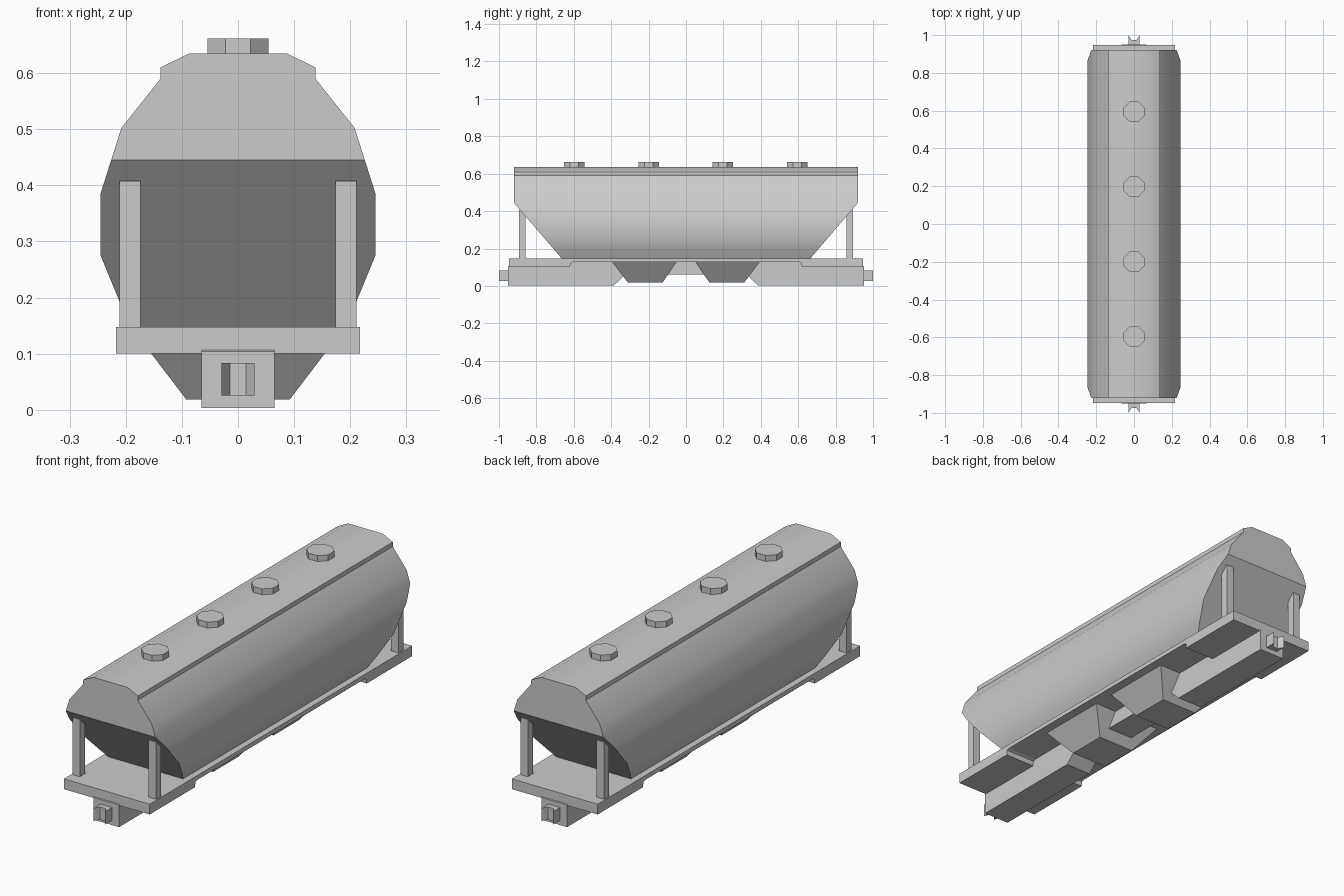
import bpy, bmesh, math

if "Cube" in bpy.data.objects:
    bpy.data.objects.remove(bpy.data.objects["Cube"])


def finish(name, bm, smooth=False):
    bmesh.ops.recalc_face_normals(bm, faces=bm.faces[:])
    me = bpy.data.meshes.new(name)
    bm.to_mesh(me)
    bm.free()
    ob = bpy.data.objects.new(name, me)
    bpy.context.collection.objects.link(ob)
    if smooth:
        bpy.ops.object.select_all(action='DESELECT')
        bpy.context.view_layer.objects.active = ob
        ob.select_set(True)
        bpy.ops.object.shade_smooth_by_angle(angle=math.radians(32))
    return ob


def loft(name, a, b):
    """Solid between two matching 3D outlines."""
    bm = bmesh.new()
    va = [bm.verts.new(p) for p in a]
    vb = [bm.verts.new(p) for p in b]
    bm.faces.new(va)
    bm.faces.new(vb)
    n = len(a)
    for i in range(n):
        j = (i + 1) % n
        bm.faces.new((va[i], va[j], vb[j], vb[i]))
    return finish(name, bm)


def side_prism(name, yz, hx):
    return loft(name, [(-hx, y, z) for y, z in yz], [(hx, y, z) for y, z in yz])


def box(name, x0, x1, y0, y1, z0, z1):
    return loft(name, [(x0, y0, z0), (x1, y0, z0), (x1, y1, z0), (x0, y1, z0)],
                [(x0, y0, z1), (x1, y0, z1), (x1, y1, z1), (x0, y1, z1)])


# Tank body: profile from roof to floor, ends slope inward below the knee
half = [(0.087, 0.635), (0.138, 0.61), (0.138, 0.59), (0.208, 0.502),
        (0.226, 0.445), (0.245, 0.385), (0.245, 0.275), (0.21, 0.19), (0.188, 0.147)]
KNEE = 4


def end_y(z):
    return 0.92 if z >= 0.445 else 0.92 - (0.445 - z) * 0.255 / 0.298


bm = bmesh.new()
v = {(i, sx, sy): bm.verts.new((sx * x, sy * end_y(z), z))
     for i, (x, z) in enumerate(half) for sx in (-1, 1) for sy in (-1, 1)}
last = len(half) - 1
for sx in (-1, 1):
    for i in range(last):
        bm.faces.new((v[i, sx, -1], v[i, sx, 1], v[i + 1, sx, 1], v[i + 1, sx, -1]))
for i in (0, last):
    bm.faces.new((v[i, -1, -1], v[i, 1, -1], v[i, 1, 1], v[i, -1, 1]))
for sy in (-1, 1):
    for lo, hi in ((0, KNEE), (KNEE, last)):
        bm.faces.new([v[i, -1, sy] for i in range(lo, hi + 1)] +
                     [v[i, 1, sy] for i in range(hi, lo - 1, -1)])
finish("hopper_body", bm, smooth=True)

# Roof hatches
for k, y in enumerate((-0.597, -0.2, 0.197, 0.595)):
    ring = [(0.059 * math.cos((i + 0.5) * math.pi / 4),
             y + 0.059 * math.sin((i + 0.5) * math.pi / 4)) for i in range(8)]
    loft(f"roof_hatch_{k}", [(a, b, 0.63) for a, b in ring], [(a, b, 0.662) for a, b in ring])

# Deck, thinner along the middle
side_prism("deck", [(-0.947, 0.147), (-0.947, 0.10), (-0.62, 0.10), (-0.617, 0.122),
                    (-0.605, 0.127), (0.605, 0.127), (0.617, 0.122), (0.62, 0.10),
                    (0.947, 0.10), (0.947, 0.147)], 0.217)

# Centre sill, raised between the chutes
side_prism("centre_sill", [(-0.951, 0.104), (-0.951, 0.003), (-0.385, 0.003), (-0.325, 0.06),
                           (0.325, 0.06), (0.385, 0.003), (0.951, 0.003), (0.951, 0.104),
                           (0.9, 0.13), (-0.9, 0.13)], 0.065)

for s, end in ((-1, "front"), (1, "back")):
    # Discharge chute
    t, b = (0.05, 0.395), (0.125, 0.311)
    loft(f"{end}_chute",
         [(-0.176, s * t[0], 0.128), (0.176, s * t[0], 0.128),
          (0.176, s * t[1], 0.128), (-0.176, s * t[1], 0.128)],
         [(-0.092, s * b[0], 0.018), (0.092, s * b[0], 0.018),
          (0.092, s * b[1], 0.018), (-0.092, s * b[1], 0.018)])
    # Coupler with notched nose
    nose = [(-0.029, 0.945), (0.029, 0.945), (0.029, 1.0), (0.014, 0.975),
            (-0.014, 0.975), (-0.029, 1.0)]
    loft(f"{end}_coupler", [(x, s * y, 0.025) for x, y in nose],
         [(x, s * y, 0.083) for x, y in nose])
    # Corner posts under the sloped ends
    for sx, side in ((-1, "left"), (1, "right")):
        box(f"{end}_{side}_post", sx * 0.174, sx * 0.211, s * 0.857, s * 0.893, 0.145, 0.408)
